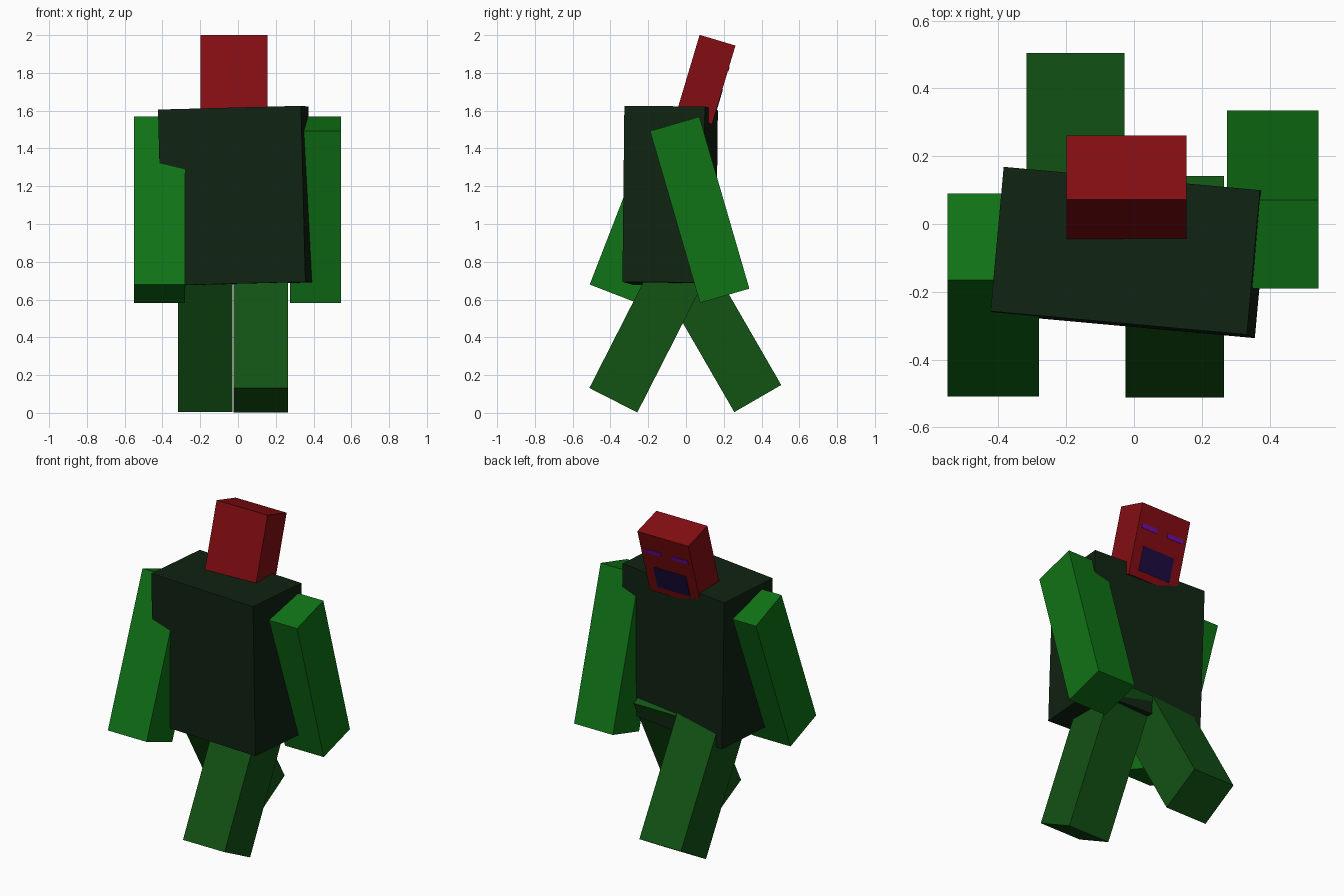
import bpy
import bmesh
from math import radians
from mathutils import Matrix, Vector, Euler

if "Cube" in bpy.data.objects:
    bpy.data.objects.remove(bpy.data.objects["Cube"])


def material(name, rgb):
    m = bpy.data.materials.new(name)
    m.diffuse_color = (*rgb, 1)
    m.use_nodes = True
    m.node_tree.nodes["Principled BSDF"].inputs["Base Color"].default_value = m.diffuse_color
    return m


RED = material("red", (0.23, 0.004, 0.006))
DARK = material("dark_green", (0.005, 0.017, 0.006))
ARM = material("arm_green", (0.005, 0.17, 0.008))
LEG = material("leg_green", (0.006, 0.085, 0.007))
PURPLE = material("purple", (0.16, 0.004, 0.40))
NAVY = material("navy", (0.012, 0.004, 0.055))


def pose(centre, angles):
    rot = Euler([radians(a) for a in angles]).to_matrix().to_4x4()
    return Matrix.Translation(centre) @ rot


def box(name, size, matrix, mat):
    mesh = bpy.data.meshes.new(name)
    bm = bmesh.new()
    bmesh.ops.create_cube(bm, size=1, matrix=Matrix.Diagonal((*size, 1)))
    bm.to_mesh(mesh)
    bm.free()
    mesh.materials.append(mat)
    ob = bpy.data.objects.new(name, mesh)
    ob.matrix_world = matrix
    bpy.context.collection.objects.link(ob)


# Torso, slightly twisted and tilted
box("torso", (0.76, 0.428, 0.932), pose((-0.014, -0.084, 1.148), (-0.5, -1.5, -5.2)), DARK)

# Swinging arms
box("right_arm", (0.27, 0.272, 0.948), pose((0.41, 0.0725, 1.075), (16.2, 0, 0)), ARM)
box("left_arm", (0.27, 0.273, 0.954), pose((-0.415, -0.21, 1.075), (-21.2, 0, 0)), ARM)

# Striding legs
box("right_leg", (0.29, 0.285, 0.88), pose((0.12, -0.185, 0.459), (-27, 0, 0)), LEG)
box("left_leg", (0.29, 0.287, 0.88), pose((-0.173, 0.16, 0.457), (30, 0, 0)), LEG)

# Leaning head
W, D, H = 0.355, 0.198, 0.434
head = pose((-0.022, 0.105, 1.765), (-16.6, 0, 0))
box("head", (W, D, H), head, RED)

# Face plates on the +y side of the head, placed in head coordinates
for name, x, z, w, h, mat in [
    ("right_eye", 0.265 * W, 0.20 * H, 0.32 * W, 0.06 * H, PURPLE),
    ("left_eye", -0.265 * W, 0.20 * H, 0.32 * W, 0.06 * H, PURPLE),
    ("mouth", 0, -0.23 * H, 0.64 * W, 0.34 * H, NAVY),
]:
    box(name, (w, 0.006, h), head @ Matrix.Translation(Vector((x, D / 2, z))), mat)
